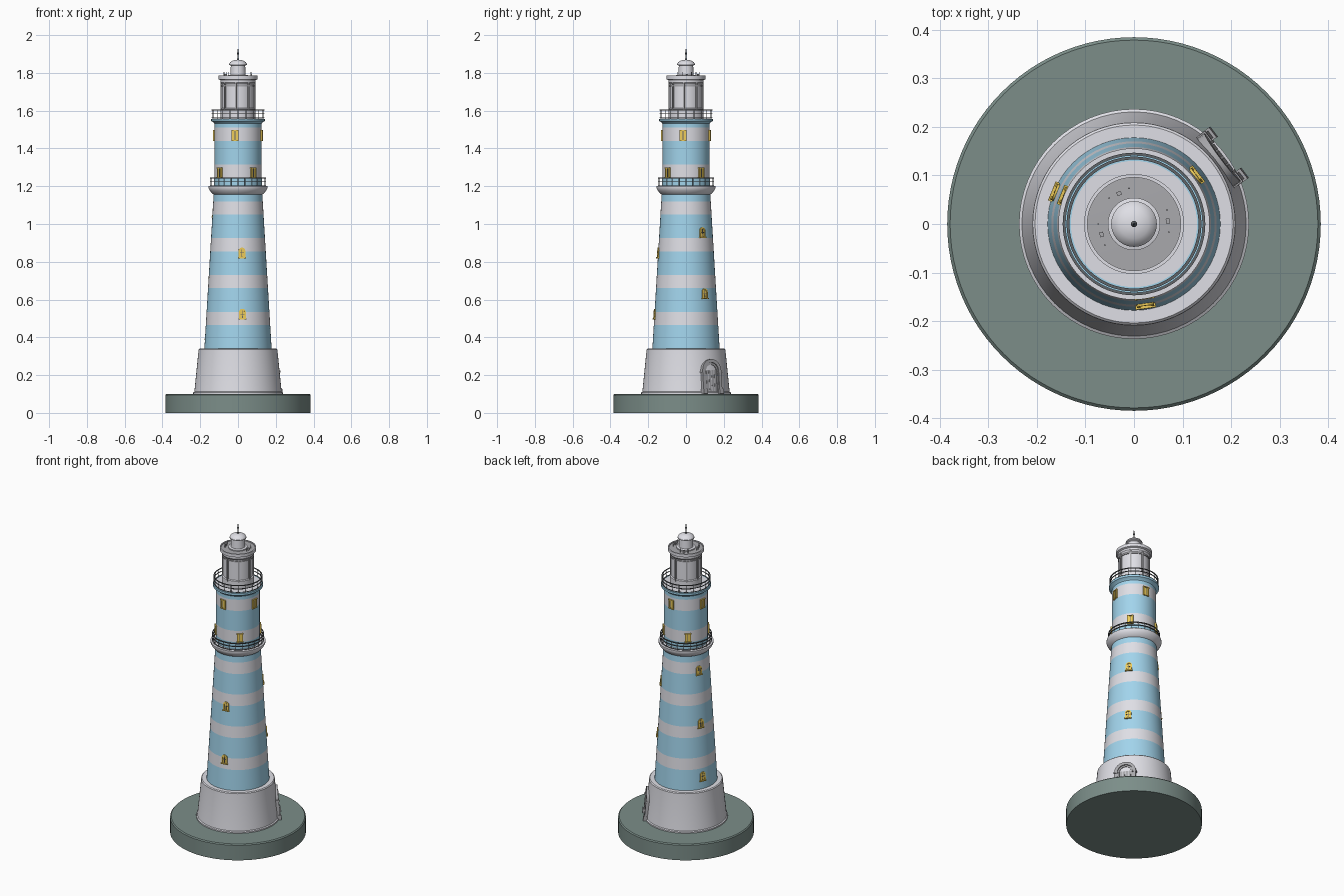
import bpy, bmesh, math
from mathutils import Matrix, Vector

if "Cube" in bpy.data.objects:
    bpy.data.objects.remove(bpy.data.objects["Cube"])

def mat(name, c):
    m = bpy.data.materials.new(name)
    m.diffuse_color = (*c, 1)
    m.use_nodes = True
    m.node_tree.nodes["Principled BSDF"].inputs["Base Color"].default_value = m.diffuse_color
    return m

WHITE = mat("white_paint", (0.74, 0.74, 0.79))
BLUE = mat("blue_paint", (0.36, 0.66, 0.84))
ROCK = mat("base_green", (0.2, 0.27, 0.25))
GOLD = mat("window_yellow", (0.85, 0.6, 0.1))
DARK = mat("dark_metal", (0.12, 0.13, 0.14))
GREY = mat("stone_grey", (0.4, 0.4, 0.42))

def finish(name, bm, mats):
    bmesh.ops.recalc_face_normals(bm, faces=bm.faces)
    me = bpy.data.meshes.new(name)
    bm.to_mesh(me)
    bm.free()
    for m in mats:
        me.materials.append(m)
    ob = bpy.data.objects.new(name, me)
    bpy.context.collection.objects.link(ob)
    return ob

def lathe(name, prof, mats, pick=None, n=64, closed=False):
    """Revolve (radius, z) points; pick(i) gives the material slot of band i."""
    bm = bmesh.new()
    rings = []
    for r, z in prof:
        if r < 1e-6:
            rings.append([bm.verts.new((0, 0, z))] * n)
        else:
            rings.append([bm.verts.new((r * math.cos(2 * math.pi * k / n), r * math.sin(2 * math.pi * k / n), z))
                          for k in range(n)])
    pairs = list(zip(rings, rings[1:])) + ([(rings[-1], rings[0])] if closed else [])
    for i, (a, b) in enumerate(pairs):
        for k in range(n):
            vs = list(dict.fromkeys((a[k], a[(k + 1) % n], b[(k + 1) % n], b[k])))
            f = bm.faces.new(vs)
            f.material_index = pick(i) if pick else 0
    return finish(name, bm, mats)

def band(name, r0, r1, z0, z1, m):
    return lathe(name, [(r0, z0), (r1, z0), (r1, z1), (r0, z1)], [m], closed=True)

def place(deg, r, z, tilt=0.0):
    """Frame on the wall: local -y points outward at the given angle."""
    return (Matrix.Rotation(math.radians(deg + 90), 4, 'Z') @ Matrix.Translation((0, -r, z))
            @ Matrix.Rotation(-tilt, 4, 'X'))

def box(bm, M, c, s):
    bmesh.ops.create_cube(bm, size=1, matrix=M @ Matrix.Translation(c) @ Matrix.Diagonal((*s, 1)))

def rod(bm, M, r, z0, z1, r2=None, seg=8):
    bmesh.ops.create_cone(bm, cap_ends=True, segments=seg, radius1=r, radius2=r if r2 is None else r2,
                          depth=z1 - z0, matrix=M @ Matrix.Translation((0, 0, (z0 + z1) / 2)))

def outline(w, h, n=12):
    a = w / 2
    return [(-a, 0)] + [(-a * math.cos(math.pi * i / n), h - a + a * math.sin(math.pi * i / n))
                        for i in range(n + 1)] + [(a, 0)]

def arch_solid(bm, M, w, h, y0, y1):
    f, b = ([bm.verts.new(M @ Vector((x, y, z))) for x, z in outline(w, h)] for y in (y0, y1))
    bm.faces.new(f)
    bm.faces.new(b[::-1])
    for i in range(len(f)):
        j = (i + 1) % len(f)
        bm.faces.new((f[i], b[i], b[j], f[j]))

def arch_frame(bm, M, w, h, t, y0, y1):
    o, i = outline(w, h), outline(w - 2 * t, h - t)
    loops = [[bm.verts.new(M @ Vector((x, y, z))) for x, z in pts]
             for pts, y in ((o, y0), (o, y1), (i, y1), (i, y0))]
    for a, b in zip(loops, loops[1:] + loops[:1]):
        for k in range(len(a) - 1):
            bm.faces.new((a[k], a[k + 1], b[k + 1], b[k]))
    for k in (0, -1):
        bm.faces.new([l[k] for l in loops])

# Base disc and white plinth
lathe("base", [(0, 0), (0.385, 0), (0.385, 0.094), (0.379, 0.1), (0, 0.1)], [ROCK], n=96)
lathe("plinth", [(0.237, 0.1), (0.237, 0.108), (0.231, 0.112), (0.209, 0.33), (0.209, 0.335), (0.204, 0.34),
                 (0.17, 0.34)], [WHITE])

# Striped tower: one continuous stripe rhythm across both stages
def wall(z):
    return 0.178 - 0.05 * (z - 0.34) / 0.83 if z < 1.18 else 0.124

def stripes(name, z0, z1):
    cuts = [c for k in range(6) for c in (0.465 + 0.195 * k, 0.535 + 0.195 * k)]
    zs = [z0] + [c for c in cuts if z0 < c < z1] + [z1]
    def pick(i):
        m = (zs[i] + zs[i + 1]) / 2
        return int(any(0.465 + 0.195 * k < m < 0.535 + 0.195 * k for k in range(6)))
    lathe(name, [(wall(z), z) for z in zs], [BLUE, WHITE], pick)

stripes("lower_tower", 0.34, 1.179)
stripes("upper_tower", 1.18, 1.545)

# Gallery floors
lathe("lower_gallery", [(0.126, 1.155), (0.138, 1.162), (0.15, 1.178), (0.156, 1.19), (0.156, 1.2), (0.12, 1.2)],
      [WHITE])
lathe("upper_gallery", [(0.123, 1.53), (0.13, 1.538), (0.142, 1.545), (0.142, 1.557), (0.13, 1.557), (0.13, 1.559),
                        (0.08, 1.559)], [BLUE, WHITE], lambda i: int(i > 3))

# Gallery railings
def railing(name, r, z0, z1, n):
    bm = bmesh.new()
    for k in range(n):
        rod(bm, place(360 * k / n, r, 0), 0.0017, z0, z1, seg=6)
    finish(name + "_posts", bm, [DARK])
    for j, (z, t) in enumerate(((z1, 0.004), ((z0 + z1) / 2 + 0.004, 0.0022), (z0 + 0.006, 0.0022))):
        band(f"{name}_rail_{j}", r - 0.003, r + 0.003, z - t, z, DARK)

railing("lower_railing", 0.144, 1.2, 1.246, 24)
railing("upper_railing", 0.136, 1.557, 1.606, 20)

# Lantern room with uprights and rings
lathe("lantern_room", [(0.092, 1.558), (0.092, 1.61), (0.086, 1.614), (0.086, 1.74), (0.093, 1.75), (0.093, 1.762),
                       (0.103, 1.766), (0.103, 1.785), (0.096, 1.785), (0.096, 1.78), (0, 1.782)],
      [WHITE, GREY], lambda i: int(i > 8))
bm = bmesh.new()
for k in range(8):
    box(bm, place(45 * k + 38, 0.087, 1.675), (0, 0, 0), (0.009, 0.01, 0.15))
finish("lantern_uprights", bm, [GREY])
band("lantern_ring", 0.08, 0.09, 1.728, 1.735, GREY)

# Roof vent, dome and finial
lathe("roof_vent", [(0.054, 1.78), (0.054, 1.787), (0.041, 1.79), (0.038, 1.838), (0.047, 1.842), (0.047, 1.848),
                    (0.041, 1.857), (0.03, 1.864), (0.015, 1.869), (0, 1.87)], [WHITE])
lathe("finial", [(0.006, 1.868), (0.004, 1.876), (0.0025, 1.88), (0.0025, 1.896), (0.0065, 1.903), (0.0025, 1.91),
                 (0.002, 1.92), (0.0008, 1.932), (0.0004, 2.0)], [DARK], n=12)
bm = bmesh.new()
for a in (5, 116, 198):
    box(bm, place(a, 0.07, 1.787), (0, 0, 0), (0.01, 0.008, 0.014))
    for d in (-18, 18):
        rod(bm, place(a + d, 0.074, 0), 0.0018, 1.778, 1.806)
finish("roof_fittings", bm, [GREY])

# Spiral of arched tower windows
bm, trim = bmesh.new(), bmesh.new()
for k in range(7):
    z = 0.415 + 0.108 * k
    M = place(158 + 120 * k, wall(z), z - 0.026, 0.06)
    arch_frame(bm, M, 0.036, 0.054, 0.007, -0.006, 0.006)
    arch_solid(bm, M, 0.028, 0.05, -0.002, 0.006)
    box(bm, M, (0, -0.001, 0), (0.042, 0.016, 0.006))
    box(trim, M, (0, -0.002, 0.025), (0.003, 0.004, 0.04))
    box(trim, M, (0, -0.002, 0.026), (0.022, 0.004, 0.003))

# Rectangular windows on the upper tower
for z, a0, h in ((1.468, -97, 0.052), (1.272, -50, 0.05)):
    for k in range(4):
        M = place(a0 + 90 * k, wall(z), z)
        box(bm, M, (0, 0.001, 0), (0.026, 0.008, h))
        for s in (-1, 1):
            box(bm, M, (0.015 * s, 0, 0), (0.005, 0.014, h))
            box(bm, M, (0, 0, s * h / 2), (0.037, 0.015, 0.005))
        box(trim, M, (0, -0.003, 0), (0.003, 0.004, h))
finish("windows", bm, [GOLD])
finish("window_bars", trim, [DARK])

# Entrance: arched surround, plank door, side piers
M = place(37, 0.228, 0.1, 0.09)
bm = bmesh.new()
arch_frame(bm, M, 0.124, 0.185, 0.018, -0.012, 0.03)
arch_frame(bm, M, 0.09, 0.166, 0.01, -0.006, 0.03)
for s in (-1, 1):
    box(bm, M, (0.053 * s, 0, 0.014), (0.026, 0.036, 0.028))
    box(bm, M, (0.053 * s, 0, 0.118), (0.024, 0.03, 0.01))
finish("door_surround", bm, [GREY])
bm = bmesh.new()
arch_solid(bm, M, 0.076, 0.158, 0.0, 0.03)
for x in (-0.026, -0.009, 0.009, 0.026):
    box(bm, M, (x, 0, 0.066), (0.013, 0.008, 0.12))
finish("door", bm, [GREY])

# Smooth round surfaces, keep hard edges
for ob in bpy.context.scene.objects:
    ob.select_set(True)
    bpy.context.view_layer.objects.active = ob
bpy.ops.object.shade_smooth_by_angle(angle=math.radians(30))
